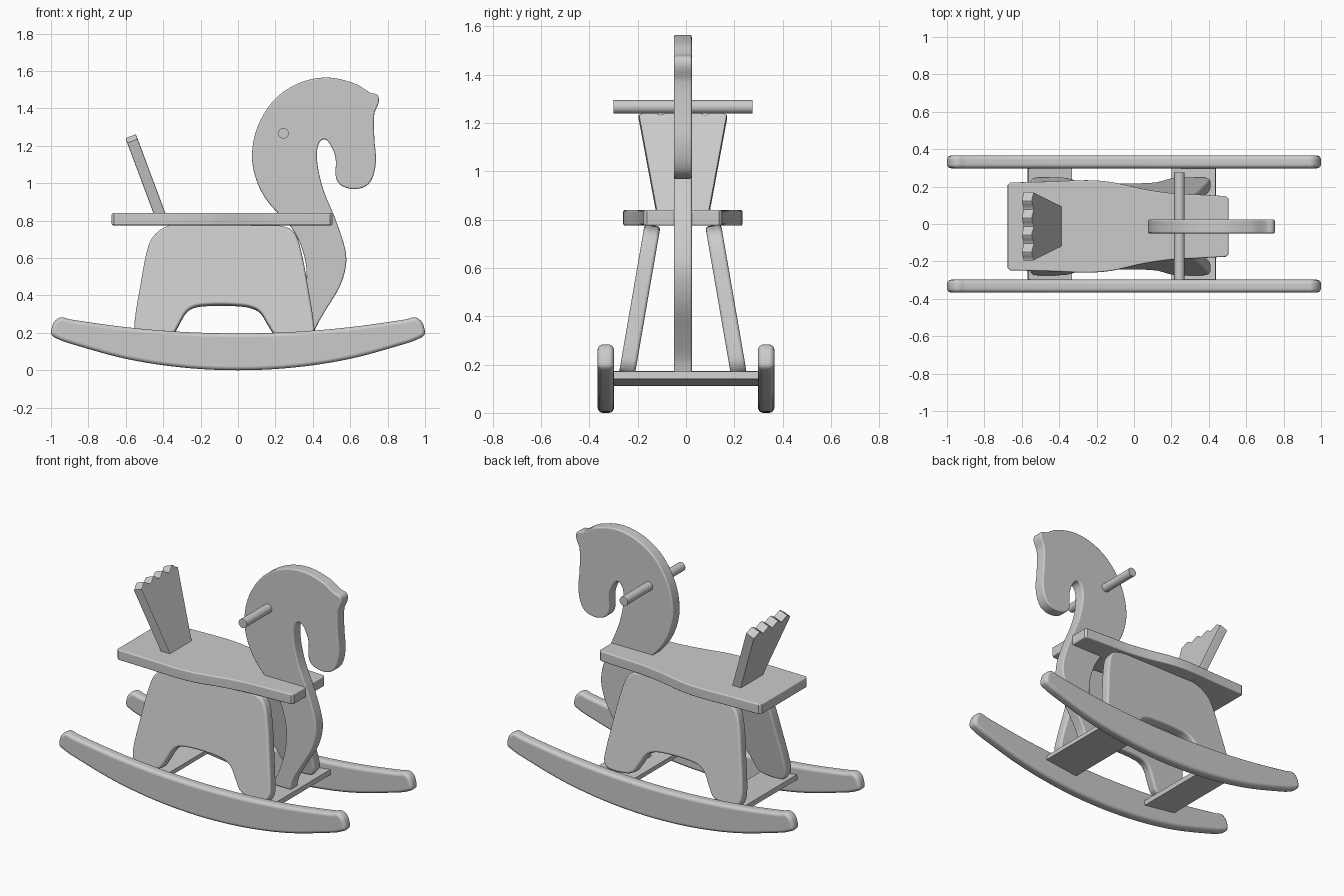
import bpy, bmesh, math
from mathutils import Vector

if "Cube" in bpy.data.objects:
    bpy.data.objects.remove(bpy.data.objects["Cube"])

CY = -0.013  # body sits slightly off the rocker centre line


def outline(pts, steps=6):
    """Smooth closed curve through points; a third element marks a sharp corner."""
    n, out = len(pts), []
    P = [Vector(p[:2]) for p in pts]
    corner = [len(p) > 2 for p in pts]
    for i in range(n):
        j = (i + 1) % n
        if corner[i] and corner[j]:
            out.append(P[i])
            continue
        length = (P[j] - P[i]).length

        def tangent(k):
            if corner[k]:
                return (P[j] - P[i]) * 0.8
            return (P[(k + 1) % n] - P[k - 1]).normalized() * length
        a, b = tangent(i), tangent(j)
        for s in range(steps):
            t = s / steps
            out.append(P[i] * (2*t**3 - 3*t*t + 1) + a * (t**3 - 2*t*t + t)
                       + P[j] * (3*t*t - 2*t**3) + b * (t**3 - t*t))
    return out


def finish(ob):
    bpy.ops.object.select_all(action='DESELECT')
    ob.select_set(True)
    bpy.context.view_layer.objects.active = ob
    bpy.ops.object.shade_smooth_by_angle(angle=math.radians(35))
    mod = ob.modifiers.new("Weighted", 'WEIGHTED_NORMAL')
    mod.keep_sharp = True


def plate(name, pts, thick, round_r, loc=(0, 0, 0), rot=(0, 0, 0), segs=4):
    """Board cut from an XZ outline, with rounded-over edges."""
    o = outline(pts)
    n = len(o)
    if sum(o[i - 1].cross(o[i]) for i in range(n)) < 0:
        o.reverse()
    inward = []
    for i in range(n):
        d1 = (o[i] - o[i - 1]).normalized()
        d2 = (o[(i + 1) % n] - o[i]).normalized()
        n1, n2 = Vector((-d1.y, d1.x)), Vector((-d2.y, d2.x))
        inward.append((n1 + n2) / max(0.5, 1 + n1.dot(n2)))
    bm = bmesh.new()
    rings = []
    for side in (-1, 1):
        for k in range(segs + 1):
            a = math.pi / 2 * (k / segs if side < 0 else 1 - k / segs)
            inset = round_r * (1 - math.sin(a))
            y = side * (thick / 2 - round_r * (1 - math.cos(a)))
            rings.append([bm.verts.new((p.x + q.x * inset, y, p.y + q.y * inset))
                          for p, q in zip(o, inward)])
    for r, s in zip(rings, rings[1:]):
        for i in range(n):
            bm.faces.new((r[i - 1], r[i], s[i], s[i - 1]))
    bm.faces.new(rings[0])
    bm.faces.new(rings[-1])
    bmesh.ops.recalc_face_normals(bm, faces=bm.faces)
    me = bpy.data.meshes.new(name)
    bm.to_mesh(me)
    bm.free()
    ob = bpy.data.objects.new(name, me)
    bpy.context.collection.objects.link(ob)
    ob.location, ob.rotation_euler = loc, rot
    finish(ob)
    return ob


# Rockers
xs = [-0.9, -0.6, -0.3, 0, 0.3, 0.6, 0.9]
rocker = [(x, 0.165 * x * x + 0.015 * x ** 4) for x in xs]
rocker += [(0.965, 0.168), (0.997, 0.19), (0.996, 0.225), (0.98, 0.262), (0.945, 0.283)]
rocker += [(x, 0.197 + 0.093 * x * x) for x in reversed(xs)]
rocker += [(-0.945, 0.283), (-0.98, 0.262), (-0.996, 0.225), (-0.997, 0.19), (-0.965, 0.168)]
for s, nm in ((-1, "front"), (1, "back")):
    plate(nm + "_rocker", rocker, 0.068, 0.022, (0, s * 0.332, 0))

# Cross slats joining the rockers
for x, tilt, nm in ((0.32, -0.115, "head_end_slat"), (-0.45, 0.14, "tail_end_slat")):
    bpy.ops.mesh.primitive_cube_add(size=1, location=(x, 0, 0.142), rotation=(0, tilt, 0))
    ob = bpy.context.object
    ob.name = nm
    ob.scale = (0.235, 0.62, 0.03)

# Splayed leg panels
tilt = math.radians(9.8)
legs = [(-0.52, 0.165), (-0.55, 0.2), (-0.55, 0.28), (-0.52, 0.46), (-0.49, 0.62),
        (-0.455, 0.71), (-0.37, 0.77), (-0.25, 0.775), (0.1, 0.775), (0.22, 0.77),
        (0.295, 0.74), (0.335, 0.645), (0.385, 0.38), (0.405, 0.25), (0.405, 0.2), (0.375, 0.165),
        (0.25, 0.165), (0.2, 0.185), (0.165, 0.235), (0.11, 0.315), (0.02, 0.343),
        (-0.2, 0.343), (-0.27, 0.315), (-0.325, 0.225), (-0.355, 0.18), (-0.4, 0.165)]
legs = [(x, (z - 0.165) / math.cos(tilt)) for x, z in legs]
for s, nm in ((-1, "front"), (1, "back")):
    plate(nm + "_leg_panel", legs, 0.066, 0.014, (0, CY + s * 0.231, 0.165), (s * tilt, 0, 0))

# Seat board, outline drawn in plan
half = [(-0.675, 0.222, 1), (-0.662, 0.235, 1), (-0.45, 0.24), (-0.25, 0.247), (-0.12, 0.237),
        (0.05, 0.2), (0.2, 0.178), (0.35, 0.17), (0.492, 0.162, 1), (0.505, 0.149, 1)]
seat = half + [(p[0], -p[1], *p[2:]) for p in reversed(half)]
plate("seat", seat, 0.065, 0.008, (0, CY, 0.8075), (math.pi / 2, 0, 0))

# Tail backrest with scalloped top
tail = [(-0.107, -0.03, 1), (0.107, -0.03, 1)]
N = 32
for i in range(N + 1):
    u = 1 - 2 * i / N
    h = 0.42 - 0.014 * math.cos(4 * math.pi * u)
    tail.append((0.183 * u, h, 1))
plate("tail_backrest", tail, 0.06, 0.006, (-0.422, CY, 0.845),
      (math.radians(-20.5), 0, math.pi / 2), 2)

# Neck and head
head = [(0.27, 0.165, 1), (0.40, 0.165, 1), (0.415, 0.225), (0.465, 0.315), (0.545, 0.45),
        (0.578, 0.567), (0.57, 0.66), (0.52, 0.81), (0.455, 0.97), (0.424, 1.11), (0.428, 1.2),
        (0.46, 1.235), (0.497, 1.2), (0.522, 1.13), (0.524, 1.03), (0.556, 0.985), (0.64, 0.97),
        (0.706, 1.005), (0.737, 1.11), (0.729, 1.24), (0.729, 1.37), (0.753, 1.435),
        (0.745, 1.472), (0.706, 1.485), (0.626, 1.532), (0.48, 1.565), (0.33, 1.537),
        (0.2, 1.452), (0.108, 1.31), (0.075, 1.155), (0.097, 1.02), (0.16, 0.9), (0.28, 0.77),
        (0.335, 0.67), (0.365, 0.55), (0.36, 0.41), (0.32, 0.27)]
plate("neck_and_head", head, 0.074, 0.009, (0, CY, 0))

# Handle dowel
bpy.ops.mesh.primitive_cylinder_add(vertices=32, radius=0.028, depth=0.575,
                                    location=(0.243, CY, 1.267), rotation=(math.pi / 2, 0, 0))
bpy.context.object.name = "handle"
finish(bpy.context.object)
